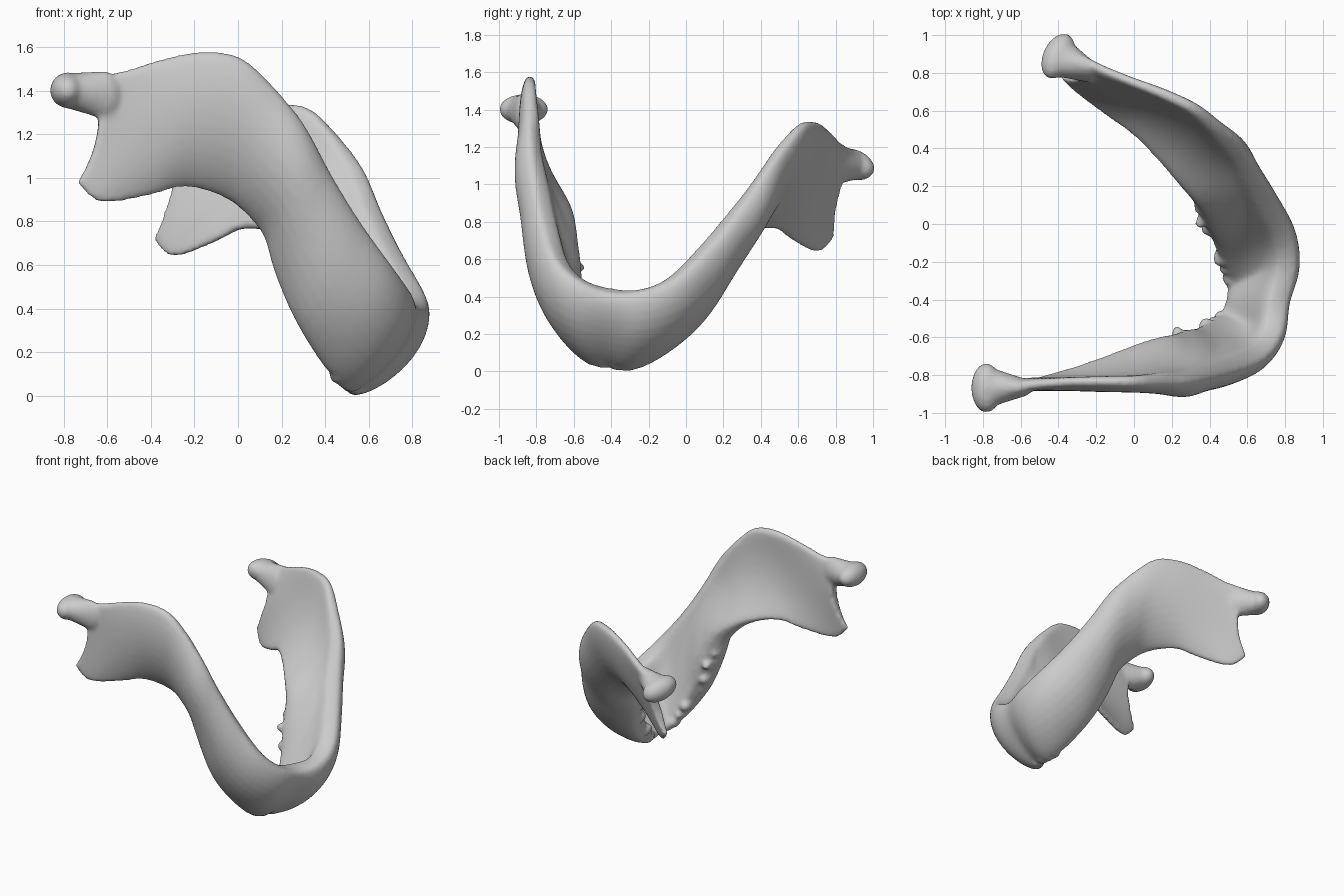
import bpy, bmesh, math, random
from mathutils import Vector, Matrix

if "Cube" in bpy.data.objects:
    bpy.data.objects.remove(bpy.data.objects["Cube"])

random.seed(4)

# Symmetry plane of the tilted jaw
N = Vector((0.205, 0.963, -0.153)).normalized()
D = -0.291


def reflect(p):
    return p - 2 * (N.dot(p) - D) * N


# Half sections, hinge to chin:
# lower border, middle, tooth border, then half thickness at both borders
HALF = [
    (-.66, -.865, 1.46, -.645, -.855, 1.20, -.74, -.88, .97, .045, .025),
    (-.52, -.85, 1.485, -.54, -.85, 1.20, -.63, -.865, .88, .040, .028),
    (-.36, -.835, 1.535, -.36, -.845, 1.22, -.42, -.80, .91, .040, .032),
    (-.18, -.83, 1.57, -.18, -.84, 1.25, -.25, -.745, .955, .045, .037),
    (.00, -.83, 1.55, .00, -.825, 1.20, -.07, -.68, .915, .050, .055),
    (.14, -.82, 1.43, .12, -.815, 1.10, .06, -.635, .835, .058, .085),
    (.26, -.805, 1.27, .25, -.815, .98, .16, -.61, .725, .070, .115),
    (.38, -.775, 1.05, .34, -.775, .80, .22, -.60, .54, .080, .135),
    (.52, -.735, .82, .455, -.74, .56, .30, -.595, .33, .090, .130),
    (.66, -.67, .61, .58, -.68, .38, .40, -.54, .145, .095, .100),
    (.735, -.56, .49, .665, -.57, .27, .48, -.49, .055, .097, .075),
    (.77, -.40, .43, .68, -.407, .235, .51, -.403, .04, .097, .065),
]


def mirror_section(sec):
    pts = [reflect(Vector(sec[i:i + 3])) for i in (0, 3, 6)]
    return tuple(c for p in pts for c in p) + sec[9:]


SECTIONS = HALF + [mirror_section(s) for s in reversed(HALF[:-1])]
LAST = len(SECTIONS) - 1


def section_at(t):
    """Smooth interpolation of the section numbers."""
    t = min(max(t, 0), LAST)
    i = min(int(t), LAST - 1)
    u = t - i
    p0, p1, p2, p3 = (SECTIONS[min(max(k, 0), LAST)] for k in (i - 1, i, i + 1, i + 2))
    return [.5 * (2 * b + (c - a) * u + (2 * a - 5 * b + 4 * c - d) * u * u
                  + (3 * b - a - 3 * c + d) * u ** 3) for a, b, c, d in zip(p0, p1, p2, p3)]


def centre(sec, s):
    a, m, b = Vector(sec[0:3]), Vector(sec[3:6]), Vector(sec[6:9])
    return a * (1 - s) * (1 - 2 * s) + m * 4 * s * (1 - s) + b * s * (2 * s - 1)


def ring_points(t, count):
    sec, before, after = section_at(t), section_at(t - .4), section_at(t + .4)
    pts = []
    for k in range(count):
        ang = 2 * math.pi * k / count
        s = .5 - .5 * math.cos(ang)
        along = centre(after, s) - centre(before, s)
        across = centre(sec, min(s + .05, 1)) - centre(sec, max(s - .05, 0))
        normal = along.cross(across).normalized()
        half = sec[9] * (1 - s) + sec[10] * s
        side = math.copysign(abs(math.sin(ang)) ** .5, math.sin(ang))
        if k in (0, count // 2):
            side = 0
        pts.append(centre(sec, s) + normal * half * side)
    return pts


bm = bmesh.new()

# Curved plate: both rami and the body in one loft
COUNT, STEPS = 32, 5
rings = [[bm.verts.new(p) for p in ring_points(i / STEPS, COUNT)]
         for i in range(LAST * STEPS + 1)]
for r0, r1 in zip(rings, rings[1:]):
    for k in range(COUNT):
        j = (k + 1) % COUNT
        bm.faces.new((r0[k], r0[j], r1[j], r1[k]))
for r in (rings[0], rings[-1]):
    for k in range(COUNT // 2):
        quad = (r[k], r[k + 1], r[COUNT - k - 1], r[-k])
        bm.faces.new(tuple(dict.fromkeys(quad)))


def blob(pos, radii, far_shift=(0, 0, 0)):
    """Ellipsoid, repeated on the other side of the symmetry plane."""
    mat = Matrix.Translation(pos) @ Matrix.Diagonal((*radii, 1))
    for flip in (False, True):
        new = bmesh.ops.create_icosphere(bm, subdivisions=3, radius=1, matrix=mat)
        if flip:
            for v in new["verts"]:
                v.co = reflect(v.co) + Vector(far_shift)


# Hinge knobs and flared necks
FAR = (0, -.028, -.01)
blob((-.782, -.868, 1.395), (.08, .132, .082), FAR)
for i in range(5):
    f = i / 4
    blob((-.75 + .13 * f, -.865, 1.39 - .015 * f),
         (.085, .10 - .045 * f, .085 + .025 * f), FAR)

# Uneven tooth sockets along the tooth border
t = 6.6
while t < 11:
    sec = section_at(t)
    edge = centre(sec, .97)
    r = random.uniform(.03, .045)
    blob(edge + Vector((random.uniform(-.01, .01), random.uniform(-.05, .04), 0)),
         (r, r * 1.4, r))
    t += random.uniform(.4, .6)

bmesh.ops.recalc_face_normals(bm, faces=bm.faces[:])
low = min(v.co.z for v in bm.verts)
bmesh.ops.translate(bm, verts=bm.verts[:], vec=(0, 0, -low))

mesh = bpy.data.meshes.new("jawbone")
bm.to_mesh(mesh)
bm.free()
jaw = bpy.data.objects.new("jawbone", mesh)
bpy.context.collection.objects.link(jaw)

# Fuse the parts into one smooth bone
remesh = jaw.modifiers.new("fuse", 'REMESH')
remesh.mode = 'VOXEL'
remesh.voxel_size = .013
remesh.use_smooth_shade = True
soften = jaw.modifiers.new("soften", 'SMOOTH')
soften.factor = .5
soften.iterations = 8

bone = bpy.data.materials.new("bone grey")
bone.diffuse_color = (.6, .6, .6, 1)
bone.use_nodes = True
bone.node_tree.nodes["Principled BSDF"].inputs["Base Color"].default_value = bone.diffuse_color
mesh.materials.append(bone)
for p in mesh.polygons:
    p.use_smooth = True
